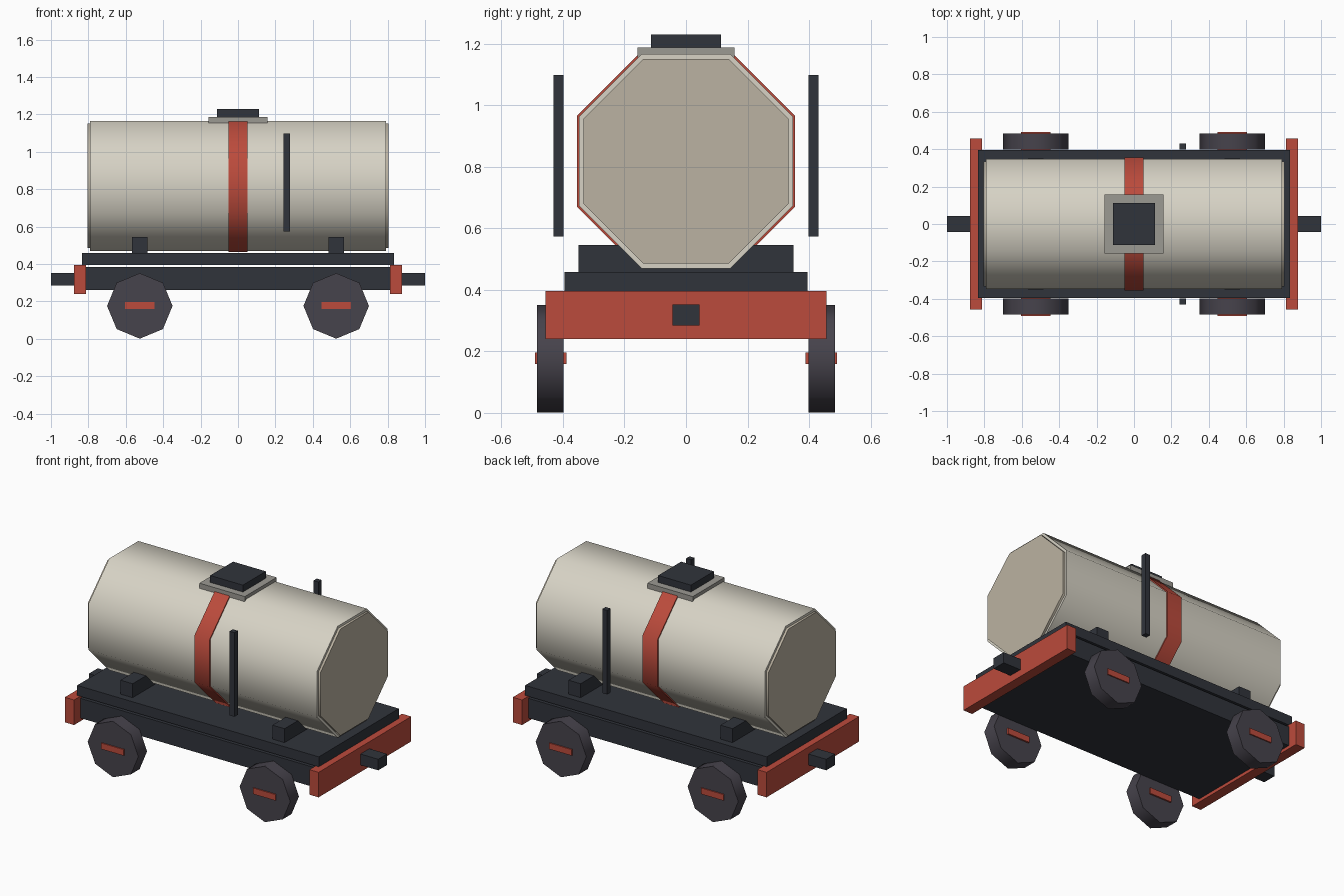
import bpy
from math import radians, cos, pi

if "Cube" in bpy.data.objects:
    bpy.data.objects.remove(bpy.data.objects["Cube"])


def material(name, rgb):
    m = bpy.data.materials.new(name)
    m.diffuse_color = (*rgb, 1)
    m.use_nodes = True
    m.node_tree.nodes["Principled BSDF"].inputs["Base Color"].default_value = m.diffuse_color
    return m


CREAM = material("cream", (0.68, 0.65, 0.56))
BEIGE = material("beige", (0.50, 0.45, 0.36))
GREY = material("warm_grey", (0.33, 0.32, 0.29))
RED = material("red", (0.50, 0.07, 0.045))
DARK = material("dark", (0.030, 0.034, 0.044))
WHEEL = material("wheel_grey", (0.062, 0.056, 0.072))


def box(name, x, y, z, mat):
    """Box from (min, max) ranges on each axis."""
    r = (x, y, z)
    bpy.ops.mesh.primitive_cube_add(size=1, location=[(a + b) / 2 for a, b in r])
    ob = bpy.context.object
    ob.name = name
    ob.scale = [b - a for a, b in r]
    bpy.ops.object.transform_apply(location=False, rotation=False, scale=True)
    ob.data.materials.append(mat)
    return ob


def octagon(name, radius, length, loc, rot, spin, mat):
    """Eight-sided drum, spun about its own axis, then laid down."""
    bpy.ops.mesh.primitive_cylinder_add(vertices=8, radius=radius, depth=length,
                                        rotation=(0, 0, spin))
    ob = bpy.context.object
    ob.name = name
    bpy.ops.object.transform_apply(location=False, rotation=True, scale=False)
    ob.rotation_euler = rot
    bpy.ops.object.transform_apply(location=False, rotation=True, scale=False)
    ob.location = loc
    ob.data.materials.append(mat)
    bpy.ops.object.shade_smooth_by_angle(angle=radians(50))
    return ob


# Tank: body, slightly smaller end plates, and centre strap (sized by apothem)
for name, apothem, length, mat in (("tank_body", 0.348, 1.58, CREAM),
                                   ("tank_end_plates", 0.333, 1.61, BEIGE),
                                   ("tank_strap", 0.355, 0.104, RED)):
    octagon(name, apothem / cos(pi / 8), length, (0, 0, 0.818),
            (0, pi / 2, 0), pi / 8, mat)

# Filler hatch
box("hatch_plate", (-0.157, 0.157), (-0.157, 0.157), (1.155, 1.187), GREY)
box("hatch_lid", (-0.113, 0.113), (-0.113, 0.113), (1.187, 1.23), DARK)

# Deck and chassis, with a thin gap between them
box("deck", (-0.835, 0.835), (-0.395, 0.395), (0.395, 0.458), DARK)
box("chassis", (-0.82, 0.82), (-0.395, 0.395), (0.26, 0.383), DARK)

for sx, end in ((-1, "left"), (1, "right")):
    def span(a, b):
        return sorted((sx * a, sx * b))

    # Buffer beam, coupler and tank saddle at each end
    box("buffer_beam_" + end, span(0.813, 0.877), (-0.457, 0.457), (0.24, 0.396), RED)
    box("coupler_" + end, span(0.87, 1.0), (-0.044, 0.044), (0.284, 0.353), DARK)
    box("saddle_" + end, span(0.483, 0.567), (-0.35, 0.35), (0.45, 0.545), DARK)

    # Wheels with flat red axle caps
    for sy, side in ((-1, "front"), (1, "back")):
        octagon(f"wheel_{side}_{end}", 0.175, 0.086, (sx * 0.525, sy * 0.441, 0.176),
                (pi / 2, 0, 0), 0, WHEEL)
        box(f"axle_cap_{side}_{end}", span(0.447, 0.603),
            sorted((sy * 0.388, sy * 0.491)), (0.159, 0.197), RED)

# Upright side poles
for sy, side in ((-1, "front"), (1, "back")):
    box("pole_" + side, (0.243, 0.277), sorted((sy * 0.398, sy * 0.431)),
        (0.573, 1.098), DARK)
